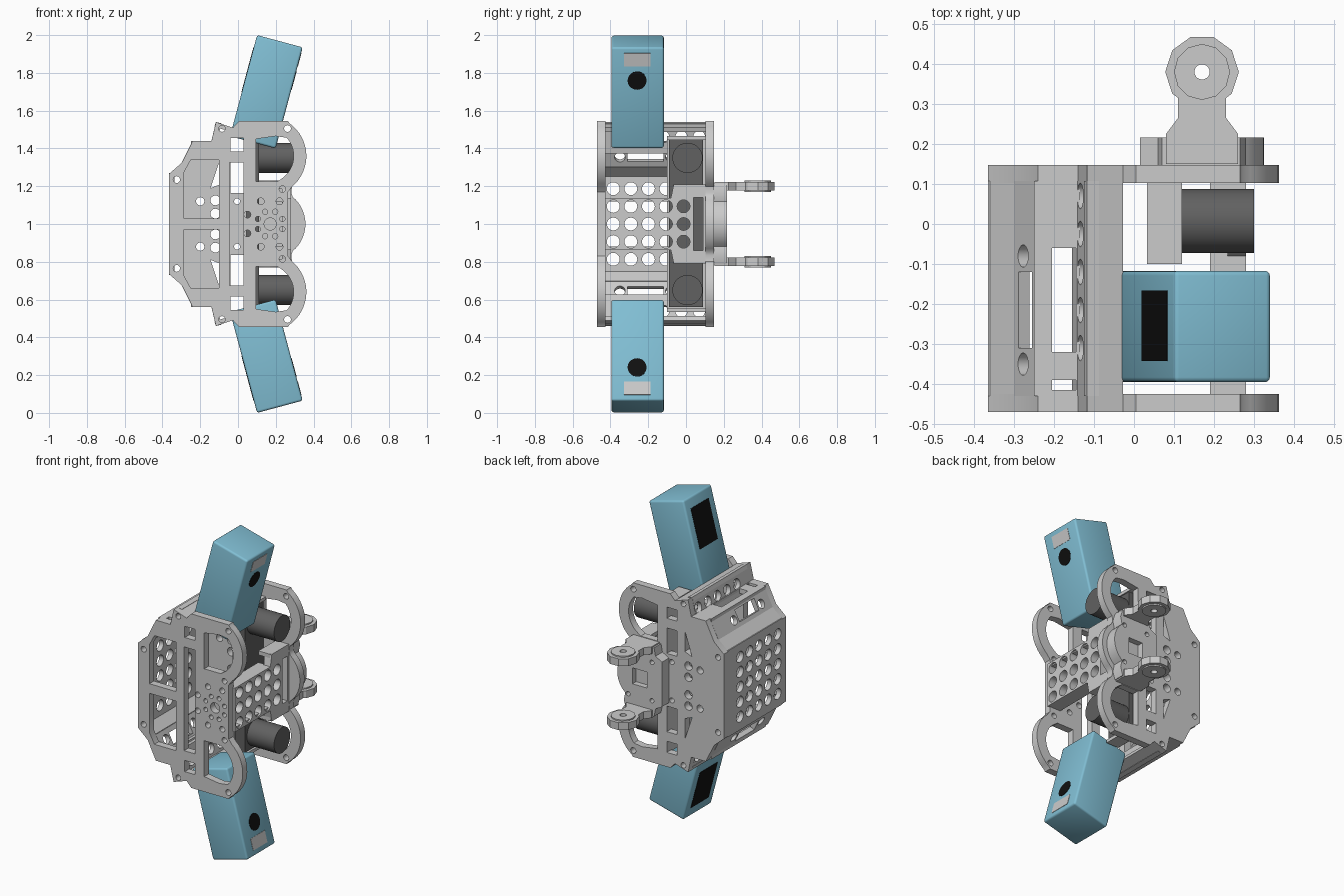
import bpy, bmesh
from math import sin, cos, radians, pi
from mathutils import Matrix, Vector

if "Cube" in bpy.data.objects:
    bpy.data.objects.remove(bpy.data.objects["Cube"])


def material(name, rgb):
    m = bpy.data.materials.new(name)
    m.diffuse_color = (*rgb, 1)
    m.use_nodes = True
    m.node_tree.nodes["Principled BSDF"].inputs["Base Color"].default_value = m.diffuse_color
    return m


BLUE = material("blue_plastic", (0.22, 0.52, 0.66))
BLACK = material("black", (0.005, 0.005, 0.005))
DARK = material("dark_grey", (0.12, 0.12, 0.12))
PALE = material("pale_label", (0.6, 0.62, 0.63))
MIRROR = Matrix.Translation((0, 0, 2)) @ Matrix.Diagonal((1, 1, -1, 1))


def finish(name, bm, M, mat=None, mirror=False, smooth=True):
    bmesh.ops.remove_doubles(bm, verts=bm.verts, dist=1e-5)
    bm.transform(M)
    for flip in ([False, True] if mirror else [False]):
        if flip:
            bm.transform(MIRROR)
        bmesh.ops.recalc_face_normals(bm, faces=bm.faces)
        me = bpy.data.meshes.new(name)
        bm.to_mesh(me)
        if mat:
            me.materials.append(mat)
        ob = bpy.data.objects.new(name + ("_lower" if flip else ""), me)
        bpy.context.collection.objects.link(ob)
        if smooth:
            me.shade_smooth()
            me.set_sharp_from_angle(angle=radians(30))
    bm.free()


def frame(o, u, v):
    u, v = Vector(u).normalized(), Vector(v).normalized()
    M = Matrix((u, v, u.cross(v))).transposed().to_4x4()
    M.translation = o
    return M


# Flat plate: filled outline with holes, given thickness centred on the frame
def slab(name, outer, holes, M, t, mat=None, mirror=False):
    cu = bpy.data.curves.new(name, 'CURVE')
    cu.dimensions, cu.fill_mode, cu.extrude = '2D', 'BOTH', t / 2
    for loop in [outer] + holes:
        sp = cu.splines.new('POLY')
        sp.points.add(len(loop) - 1)
        for p, c in zip(sp.points, loop):
            p.co = (c[0], c[1], 0, 1)
        sp.use_cyclic_u = True
    tmp = bpy.data.objects.new("tmp", cu)
    bpy.context.collection.objects.link(tmp)
    dg = bpy.context.evaluated_depsgraph_get()
    me = bpy.data.meshes.new_from_object(tmp.evaluated_get(dg))
    bm = bmesh.new()
    bm.from_mesh(me)
    bpy.data.objects.remove(tmp)
    bpy.data.meshes.remove(me)
    finish(name, bm, M, mat, mirror)


def box(name, lo, hi, mat=None, mirror=False, M=Matrix(), bevel=0):
    bm = bmesh.new()
    lo, hi = Vector(lo), Vector(hi)
    bmesh.ops.create_cube(bm, size=1, matrix=Matrix.Translation((lo + hi) / 2) @ Matrix.Diagonal((*(hi - lo), 1)))
    if bevel:
        bmesh.ops.bevel(bm, geom=bm.edges[:], offset=bevel, segments=3, profile=0.5, affect='EDGES')
    finish(name, bm, M, mat, mirror)


def cyl_x(name, c, r, length, mat, M=Matrix()):
    bm = bmesh.new()
    bmesh.ops.create_cone(bm, cap_ends=True, segments=32, radius1=r, radius2=r, depth=length,
                          matrix=Matrix.Translation(c) @ Matrix.Rotation(pi / 2, 4, 'Y'))
    finish(name, bm, M, mat, True)


def arc(cx, cy, r, a0, a1, n):
    return [(cx + r * cos(radians(a0 + (a1 - a0) * i / n)), cy + r * sin(radians(a0 + (a1 - a0) * i / n)))
            for i in range(n + 1)]


def circle(x, y, r, n=20):
    return arc(x, y, r, 0, 360 - 360 / n, n - 1)


def rect(x0, y0, x1, y1):
    return [(x0, y0), (x1, y0), (x1, y1), (x0, y1)]


def both(loops):
    return loops + [[(x, -y) for x, y in l] for l in loops]


# Front and back plates (local v = z - 1)
half = [(-0.365, 0.265), (-0.297, 0.325), (-0.24, 0.44), (-0.14, 0.44), (-0.117, 0.54), (-0.027, 0.51),
        (0.005, 0.545), (0.265, 0.545)] + arc(0.15, 0.36, 0.212, 55, -50, 16)
bump = arc(0.17, 0, 0.187, 50, 0, 8)
ring_window = [(0.095, 0.225), (0.21, 0.225)] + arc(0.15, 0.36, 0.145, -50, 42, 10) + [(0.2, 0.465), (0.095, 0.45)]


def closed(h):
    return h + [(x, -y) for x, y in reversed(h) if abs(y) > 1e-6]


screws = both([ring_window, circle(0.262, 0.505, 0.018), circle(-0.085, 0.505, 0.017),
               circle(-0.325, 0.235, 0.018), rect(-0.04, 0.385, 0.03, 0.455)])
hub = [circle(0.17, 0, 0.032)]
for i in range(8):
    a = radians(45 * i + 22.5)
    hub += [circle(0.17 + r * cos(a), r * sin(a), q, 14) for r, q in ((0.07, 0.014), (0.13, 0.018)) if r < 0.1 or cos(a) < 0.9]
win = [(-0.285, 0.03), (-0.1, 0.03), (-0.1, 0.34), (-0.25, 0.34), (-0.285, 0.275)]
xz = lambda y: frame((0, y, 1), (1, 0, 0), (0, 0, 1))
slab("front_plate", closed(half + [(0.265, 0.17)]), screws + hub + both([win, circle(0.235, 0.185, 0.017)])
     + [rect(-0.045, -0.325, 0.03, 0.325)], xz(-0.4475), 0.045)
slab("back_plate", closed(half + [(0.282, 0.165)] + bump), screws + hub + both([
    rect(-0.04, 0.165, 0.03, 0.325), [(-0.145, 0.19), (-0.095, 0.21), (-0.095, 0.34)],
    circle(-0.2, 0.12, 0.022), circle(-0.12, 0.125, 0.026), circle(-0.12, 0.055, 0.026), circle(-0.005, 0.12, 0.016)]),
     xz(0.125), 0.045)

# Left shell: perforated wall, chamfers and top faces
ys = [-0.385 + 0.093 * i for i in range(5)]
zs = [-0.187 + 0.0935 * i for i in range(5)]
yz = lambda x: frame((x, 0, 1), (0, 1, 0), (0, 0, 1))
slab("left_wall", rect(-0.43, -0.27, 0.107, 0.27), [circle(y, z, 0.034) for y in ys for z in zs], yz(-0.35), 0.03)


def strip(name, p, q, holes, t=0.03, y0=-0.43, y1=0.107):
    d = Vector((q[0] - p[0], 0, q[1] - p[1]))
    L = d.length
    n = Vector((0, 1, 0)).cross(d.normalized())
    o = Vector((p[0], 0, p[1])) + n * t / 2
    slab(name, rect(y0, 0, y1, L), holes, frame(o, (0, 1, 0), d), t, None, True)


strip("shell_lower_chamfer", (-0.365, 1.265), (-0.297, 1.325), [])
strip("shell_chamfer", (-0.302, 1.318), (-0.24, 1.44),
      [circle(-0.08, 0.055, 0.028), circle(-0.35, 0.055, 0.028), rect(-0.31, 0.03, -0.12, 0.105)])
strip("shell_top", (-0.25, 1.44), (-0.135, 1.44), [rect(-0.32, 0.045, -0.06, 0.105), rect(-0.415, 0.045, -0.39, 0.105)])
strip("cradle_hole_strip", (-0.155, 1.38), (-0.117, 1.54), [circle(0.07 - 0.095 * i, 0.09, 0.032) for i in range(5)])
strip("cradle_cap", (-0.117, 1.54), (-0.027, 1.51), [], 0.025)

# Right perforated panel with lips
outline = closed([(-0.43, 0.138), (-0.08, 0.138), (-0.065, 0.21), (0.107, 0.21)])
slab("right_panel", outline, [circle(y, z, 0.034) for y in ys for z in zs[1:4]] + [rect(0.04, -0.14, 0.09, 0.14)],
     yz(0.257), 0.046)
box("right_panel_lip", (0.19, -0.43, 1.118), (0.27, -0.07, 1.138), None, True)
box("right_panel_rear_lip", (0.19, -0.07, 1.185), (0.27, 0.107, 1.21), None, True)

# Drive unit: dark gearbox, motors and holder
box("gearbox", (0.045, -0.09, 0.56), (0.112, 0.09, 1.445), DARK)
box("gearbox_wall", (0.033, -0.1, 0.54), (0.045, 0.107, 1.46))
box("gearbox_holder", (0.033, -0.1, 1.445), (0.12, 0.107, 1.465), None, True)
cyl_x("motor", (0.205, 0.008, 1.35), 0.08, 0.19, DARK)

# Rear hinge bracket with two ears
slab("hinge_base", closed([(0.015, 0.14), (0.06, 0.165), (0.07, 0.215), (0.265, 0.215), (0.28, 0.165)]
                          + arc(0.17, 0, 0.155, 50, 0, 6)),
     [rect(0.12, -0.05, 0.22, 0.05)] + both([circle(0.085, 0.12, 0.014), circle(0.25, 0.12, 0.014)]), xz(0.181), 0.07)
box("hinge_recess_floor", (0.1, 0.15, 0.93), (0.24, 0.18, 1.07))
ear = [(0.08, 0.15), (0.26, 0.15), (0.26, 0.225), (0.23, 0.265), (0.23, 0.315)] + arc(0.17, 0.38, 0.092, -36, 216, 7) \
    + [(0.11, 0.315), (0.11, 0.265), (0.08, 0.225)]
xy = frame((0, 0, 1.2), (1, 0, 0), (0, 1, 0))
slab("hinge_ear", ear, [circle(0.17, 0.38, 0.019)], xy, 0.046, None, True)
slab("hinge_boss", circle(0.17, 0.38, 0.07, 12), [circle(0.17, 0.38, 0.019)], xy, 0.062, None, True)

# Tilted blue sensor boxes with lens, label and screen
T = Matrix.Translation((0.15, -0.256, 1.70)) @ Matrix.Rotation(radians(15), 4, 'Y')
box("sensor_box", (-0.125, -0.139, -0.277), (0.125, 0.139, 0.277), BLUE, True, T, 0.012)
cyl_x("sensor_lens", (0.124, -0.003, 0.095), 0.05, 0.006, BLACK, T)
box("sensor_label", (0.12, -0.072, 0.173), (0.127, 0.068, 0.245), PALE, True, T)
box("sensor_screen", (-0.127, -0.086, -0.035), (-0.12, 0.09, 0.212), BLACK, True, T)
